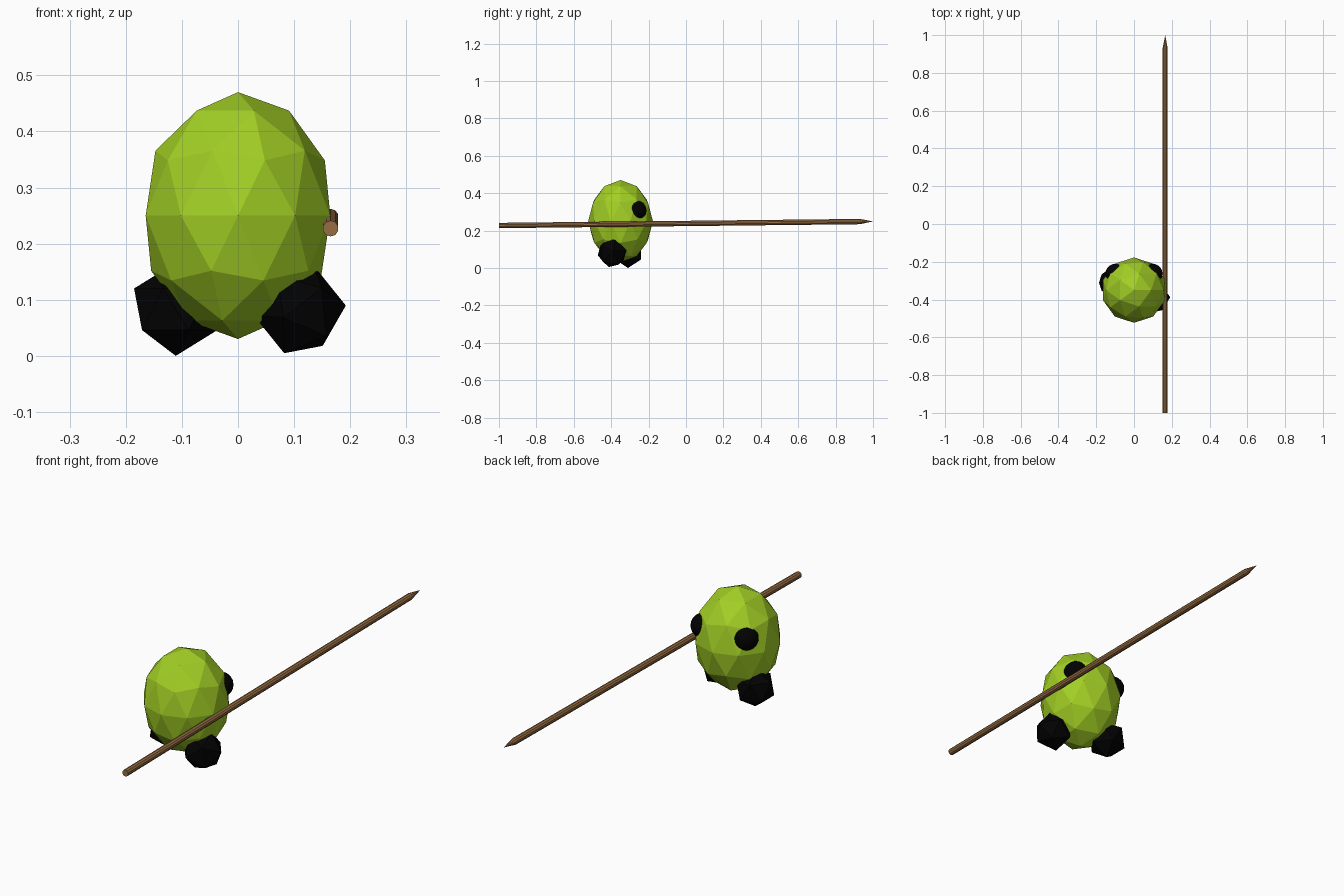
import bpy, bmesh, math
from mathutils import Vector

if "Cube" in bpy.data.objects:
    bpy.data.objects.remove(bpy.data.objects["Cube"])


def material(name, rgb):
    m = bpy.data.materials.new(name)
    m.diffuse_color = (*rgb, 1)
    m.use_nodes = True
    m.node_tree.nodes["Principled BSDF"].inputs["Base Color"].default_value = m.diffuse_color
    return m


green = material("leaf green", (0.36, 0.62, 0.018))
black = material("black", (0.0006, 0.0006, 0.0006))
wood = material("brown wood", (0.31, 0.152, 0.055))


def ball(name, mat, loc, scale, detail, rot=(0, 0, 0)):
    bpy.ops.mesh.primitive_ico_sphere_add(
        subdivisions=detail, radius=1, location=loc,
        rotation=[math.radians(a) for a in rot])
    ob = bpy.context.object
    ob.name = name
    ob.scale = scale
    ob.data.materials.append(mat)
    return ob


# Faceted egg body
ball("body", green, (0, -0.35, 0.25), (0.173, 0.173, 0.22), 2)

# Chunky feet, one stepping ahead of the other
ball("right_foot", black, (0.11, -0.395, 0.081), (0.083,) * 3, 1, (-12, 20, 0))
ball("left_foot", black, (-0.111, -0.31, 0.083), (0.083,) * 3, 1, (0, 0, 180))

# Eyes on the far (+y) side
for side, name in ((1, "right_eye"), (-1, "left_eye")):
    ball(name, black, (side * 0.1, -0.262, 0.308), (0.051,) * 3, 3)

# Long spear: slim shaft with a pointed tip
SIDES = 10
start, neck, tip = (Vector((0.165, -1, 0.227)), Vector((0.165, 0.93, 0.248)),
                    Vector((0.165, 1, 0.249)))
bm = bmesh.new()


def ring(centre, r):
    return [bm.verts.new(centre + Vector((r * math.cos(a), 0, r * math.sin(a))))
            for a in (math.tau * (i + 0.5) / SIDES for i in range(SIDES))]


a, b = ring(start, 0.0142), ring(neck, 0.0142)
point = bm.verts.new(tip)
for i in range(SIDES):
    j = (i + 1) % SIDES
    bm.faces.new((a[i], a[j], b[j], b[i]))
    bm.faces.new((b[i], b[j], point))
bm.faces.new(a)
bmesh.ops.recalc_face_normals(bm, faces=bm.faces)
mesh = bpy.data.meshes.new("spear")
bm.to_mesh(mesh)
bm.free()
mesh.materials.append(wood)
bpy.context.collection.objects.link(bpy.data.objects.new("spear", mesh))
